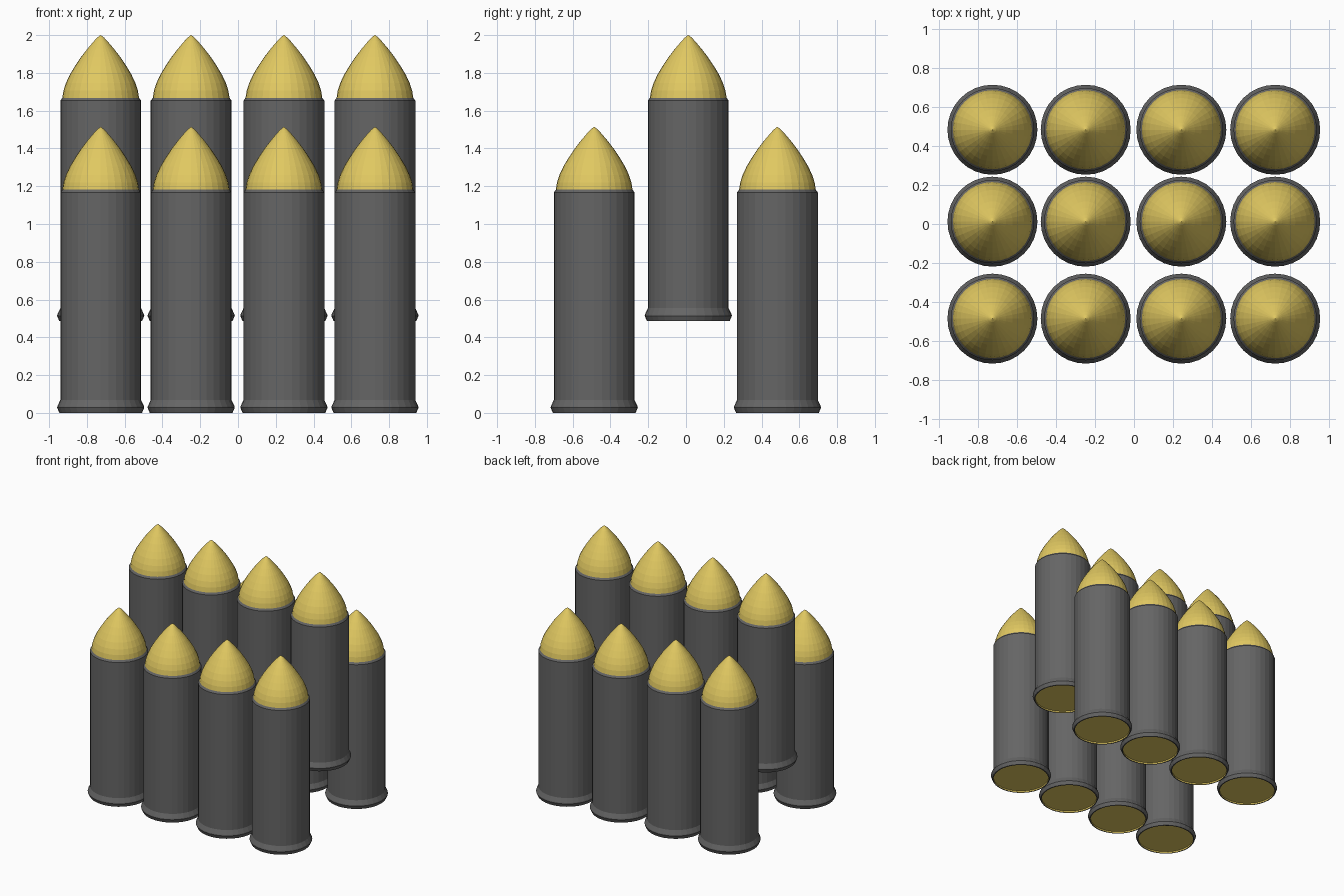
import bpy, bmesh, math

if "Cube" in bpy.data.objects:
    bpy.data.objects.remove(bpy.data.objects["Cube"])

SIDES = 32


def material(name, color):
    m = bpy.data.materials.new(name)
    m.diffuse_color = color
    m.use_nodes = True
    m.node_tree.nodes["Principled BSDF"].inputs["Base Color"].default_value = m.diffuse_color
    return m


def lathe(name, profile, mat):
    """Revolve a (radius, z) profile about z; radius 0 collapses to a point."""
    bm = bmesh.new()
    rings = []
    for r, z in profile:
        if r == 0:
            rings.append([bm.verts.new((0, 0, z))] * SIDES)
        else:
            rings.append([bm.verts.new((r * math.cos(2 * math.pi * i / SIDES),
                                        r * math.sin(2 * math.pi * i / SIDES), z))
                          for i in range(SIDES)])
    for a, b in zip(rings, rings[1:]):
        for i in range(SIDES):
            j = (i + 1) % SIDES
            bm.faces.new(list(dict.fromkeys((a[i], a[j], b[j], b[i]))))
    mesh = bpy.data.meshes.new(name)
    bm.to_mesh(mesh)
    bm.free()
    mesh.materials.append(mat)
    return mesh


gold = material("gold", (0.75, 0.58, 0.12, 1))
grey = material("dark_grey", (0.13, 0.13, 0.13, 1))

parts = {
    # straight casing with flared foot and chamfered mouth
    "casing": lathe("casing", [(0.211, 0), (0.219, 0), (0.231, 0.028), (0.229, 0.036),
                               (0.214, 0.068), (0.214, 1.167), (0.203, 1.182)], grey),
    # pointed nose
    "nose": lathe("nose", [(0.203, 1.182), (0.197, 1.22), (0.184, 1.26), (0.163, 1.305),
                           (0.136, 1.35), (0.104, 1.398), (0.07, 1.442), (0.035, 1.483),
                           (0.018, 1.501), (0, 1.515)], gold),
    # shallow recessed base
    "base_plate": lathe("base_plate", [(0, 0.012), (0.211, 0.012), (0.211, 0)], gold),
}

# three rows of four, the middle row raised
rows = [(-0.486, 0), (0.012, 0.486), (0.484, 0)]
for y, z in rows:
    for x in (-0.727, -0.248, 0.243, 0.725):
        for name, mesh in parts.items():
            ob = bpy.data.objects.new(name, mesh)
            ob.location = (x, y, z)
            bpy.context.collection.objects.link(ob)
